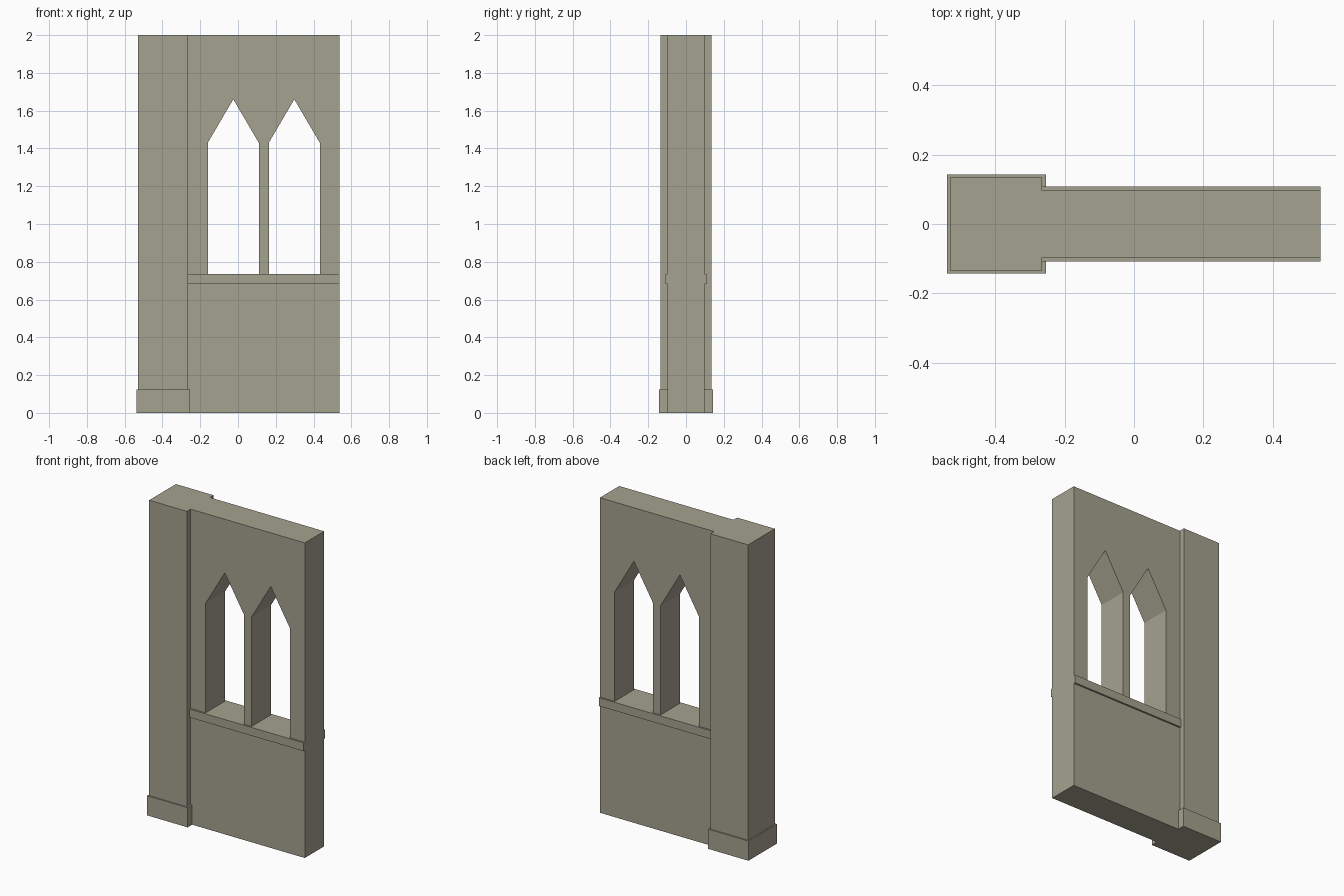
import bpy
import bmesh

if "Cube" in bpy.data.objects:
    bpy.data.objects.remove(bpy.data.objects["Cube"], do_unlink=True)

stone = bpy.data.materials.new("warm_grey_stone")
stone.use_nodes = True
colour = (0.376, 0.361, 0.275, 1)
stone.diffuse_color = colour
stone.node_tree.nodes["Principled BSDF"].inputs["Base Color"].default_value = colour


def prism(name, outline, y0, y1):
    """Extrude an x-z outline from y0 to y1."""
    bm = bmesh.new()
    face = bm.faces.new([bm.verts.new((x, y0, z)) for x, z in outline])
    ext = bmesh.ops.extrude_face_region(bm, geom=[face], use_keep_orig=True)
    moved = [v for v in ext["geom"] if isinstance(v, bmesh.types.BMVert)]
    bmesh.ops.translate(bm, verts=moved, vec=(0, y1 - y0, 0))
    bmesh.ops.recalc_face_normals(bm, faces=bm.faces)
    mesh = bpy.data.meshes.new(name)
    bm.to_mesh(mesh)
    bm.free()
    mesh.materials.append(stone)
    obj = bpy.data.objects.new(name, mesh)
    bpy.context.scene.collection.objects.link(obj)
    return obj


def block(name, x0, x1, y0, y1, z0, z1):
    return prism(name, [(x0, z0), (x1, z0), (x1, z1), (x0, z1)], y0, y1)


# Main dimensions
PILLAR_EDGE, WALL_END = -0.265, 0.537
WALL_Y, SILL_Y, PILLAR_Y, BASE_Y = 0.097, 0.108, 0.134, 0.142
SILL_LOW, SILL_TOP, SHOULDER, APEX = 0.682, 0.735, 1.43, 1.66
BASE_TOP, TOP = 0.125, 2.0

# Wall panel with two pointed window openings
wall = block("wall", PILLAR_EDGE, WALL_END, -WALL_Y, WALL_Y, 0, TOP)
cutters = []
for centre in (-0.025, 0.298):
    l, r = centre - 0.135, centre + 0.135
    arch = [(l, SILL_TOP), (r, SILL_TOP), (r, SHOULDER), (centre, APEX), (l, SHOULDER)]
    cutter = prism("window_cutter", arch, -0.3, 0.3)
    cutter.hide_render = True
    cut = wall.modifiers.new("window", "BOOLEAN")
    cut.operation = "DIFFERENCE"
    cut.solver = "EXACT"
    cut.object = cutter
    cutters.append(cutter)

# Bake the openings and remove the helpers
bpy.context.view_layer.update()
graph = bpy.context.evaluated_depsgraph_get()
baked = bpy.data.meshes.new_from_object(wall.evaluated_get(graph))
wall.modifiers.clear()
wall.data = baked
for cutter in cutters:
    bpy.data.objects.remove(cutter, do_unlink=True)

# Sill moulding on both sides of the wall
block("sill_front", PILLAR_EDGE, WALL_END, -SILL_Y, -WALL_Y, SILL_LOW, SILL_TOP)
block("sill_back", PILLAR_EDGE, WALL_END, WALL_Y, SILL_Y, SILL_LOW, SILL_TOP)

# Pillar standing on its plinth
block("pillar", -0.53, PILLAR_EDGE, -PILLAR_Y, PILLAR_Y, BASE_TOP, TOP)
block("pillar_base", -0.538, -0.254, -BASE_Y, BASE_Y, 0, BASE_TOP)
